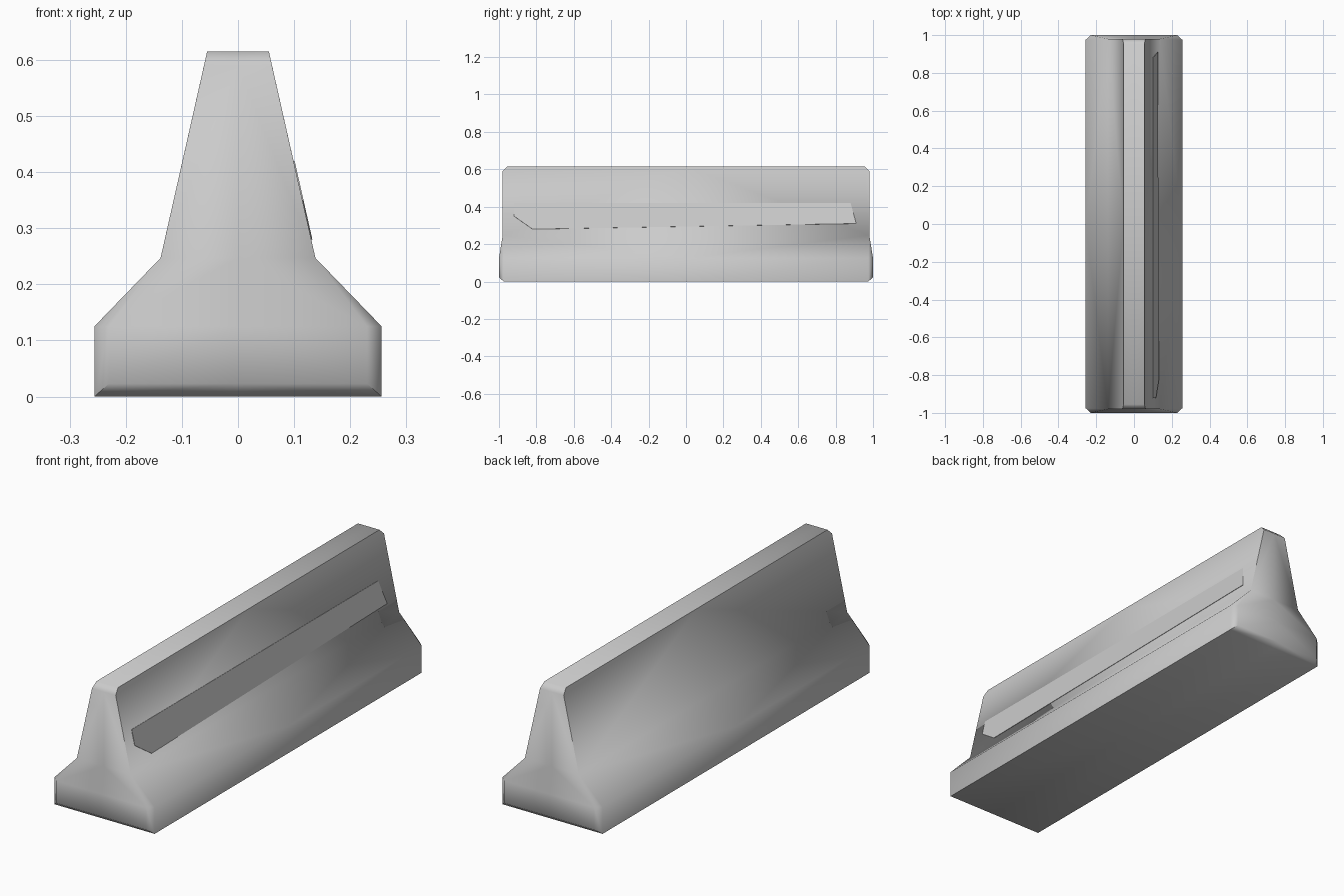
import bpy
import math

cube = bpy.data.objects.get("Cube")
if cube:
    bpy.data.objects.remove(cube, do_unlink=True)

concrete = bpy.data.materials.new("concrete grey")
concrete.use_nodes = True
colour = (0.6, 0.6, 0.6, 1)
concrete.diffuse_color = colour
concrete.node_tree.nodes["Principled BSDF"].inputs["Base Color"].default_value = colour


def make_object(name, verts, faces):
    mesh = bpy.data.meshes.new(name)
    mesh.from_pydata(verts, [], faces)
    mesh.materials.append(concrete)
    obj = bpy.data.objects.new(name, mesh)
    bpy.context.collection.objects.link(obj)
    return obj


# Outline of one quarter of the barrier: x, end y, z
outline = {
    "base": (0.256, 0.975, 0.0),
    "kerb": (0.256, 0.975, 0.125),
    "neck": (0.138, 0.98, 0.247),
    "shoulder": (0.0606, 0.98, 0.59),
    "top": (0.055, 0.955, 0.615),
    "cap_low": (0.23, 1.0, 0.023),
    "cap_high": (0.23, 1.0, 0.125),
}
verts, index = [], {}


def point(key):
    """Look up a corner; '|' puts it at the end centre, '-' at mid length."""
    if key not in index:
        x, y, z = outline[key.strip("|-")]
        if "|" in key:
            x = 0
        if "-" in key:
            y = 0
        index[key] = len(verts)
        verts.append((x, y, z))
    return index[key]


quarter = [
    # long side
    "base- base kerb kerb-",
    "kerb- kerb neck neck-",
    "neck- neck shoulder top top-",
    # top and underside
    "top- top top| top|-",
    "base|- base| base base-",
    # end face and its chamfers
    "cap_low cap_low| cap_high| cap_high",
    "cap_high cap_high| neck| neck",
    "neck neck| shoulder| shoulder",
    "shoulder shoulder| top| top",
    "base base| cap_low| cap_low",
    "base cap_low cap_high kerb",
    "kerb cap_high neck",
]
faces = [[point(k) for k in f.split()] for f in quarter]
barrier = make_object("barrier_body", verts, faces)

# Smooth the flared sides, keeping the hard edges
bpy.ops.object.select_all(action="DESELECT")
bpy.context.view_layer.objects.active = barrier
barrier.select_set(True)
bpy.ops.object.shade_smooth_by_angle(angle=math.radians(50))

# Mirror the quarter across width and length
mirror = barrier.modifiers.new("mirror", "MIRROR")
mirror.use_axis = (True, True, False)
mirror.merge_threshold = 0.0005

# Thin flat plate lying on the left sloping side
slope = (0.138 - 0.055) / (0.615 - 0.247)
plate_outline = [(-0.92, 0.42), (-0.92, 0.35), (-0.82, 0.28), (0.91, 0.31), (0.88, 0.42)]
plate = make_object(
    "side_plate",
    [(0.138 - slope * (z - 0.247) + 0.002, y, z) for y, z in plate_outline],
    [range(len(plate_outline))],
)
solid = plate.modifiers.new("thickness", "SOLIDIFY")
solid.thickness = 0.003
solid.offset = -1
